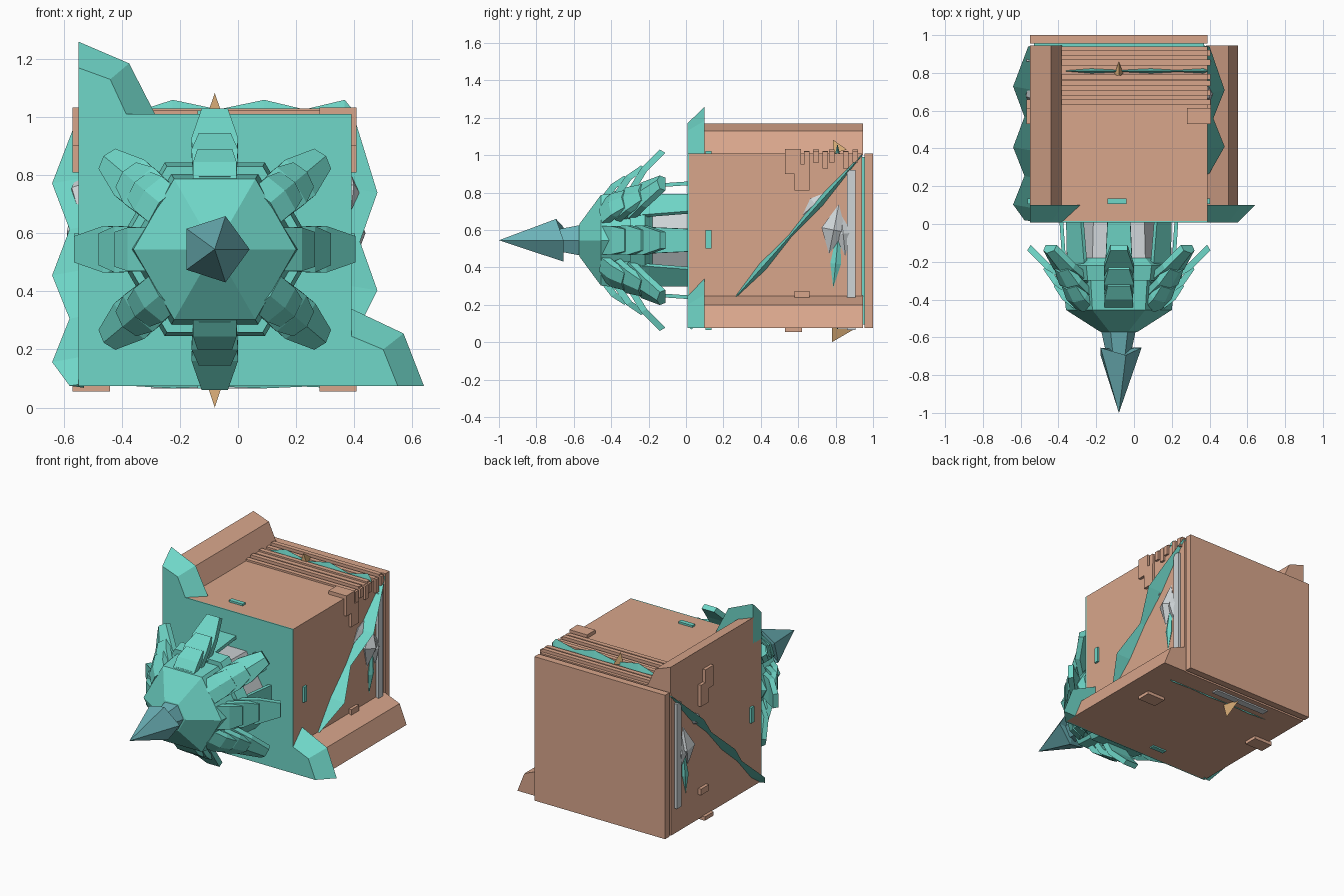
import bpy, bmesh, math
from mathutils import Vector

if "Cube" in bpy.data.objects:
    bpy.data.objects.remove(bpy.data.objects["Cube"])

CX, CZ = -0.08, 0.545          # axis of the flower head


def material(name, rgb):
    m = bpy.data.materials.new(name)
    m.diffuse_color = (*rgb, 1)
    m.use_nodes = True
    m.node_tree.nodes["Principled BSDF"].inputs["Base Color"].default_value = m.diffuse_color
    return m


TEAL = material("teal", (0.16, 0.68, 0.58))
CLAY = material("clay", (0.69, 0.38, 0.26))
GREY = material("pale grey", (0.62, 0.66, 0.68))
BLUE = material("blue teal", (0.15, 0.45, 0.48))
SAND = material("sand", (0.75, 0.45, 0.2))


def mesh(name, verts, faces, mat):
    me = bpy.data.meshes.new(name)
    me.from_pydata([tuple(v) for v in verts], [], faces)
    bm = bmesh.new()
    bm.from_mesh(me)
    bmesh.ops.remove_doubles(bm, verts=bm.verts, dist=1e-5)
    bmesh.ops.recalc_face_normals(bm, faces=bm.faces)
    bm.to_mesh(me)
    bm.free()
    ob = bpy.data.objects.new(name, me)
    ob.data.materials.append(mat)
    bpy.context.collection.objects.link(ob)
    return ob


def loft(name, rings, mat):
    """Skin a list of equal-sized rings and cap both ends."""
    n = len(rings[0])
    verts = [v for r in rings for v in r]
    faces = [list(range(n)), list(range(len(verts) - n, len(verts)))]
    for k in range(len(rings) - 1):
        for i in range(n):
            j = (i + 1) % n
            faces.append([k*n + i, k*n + j, k*n + n + j, k*n + n + i])
    return mesh(name, verts, faces, mat)


def box(name, x, y, z, mat):
    return loft(name, [[(x[0], y[0], h), (x[1], y[0], h), (x[1], y[1], h), (x[0], y[1], h)]
                       for h in z], mat)


def at_y(profile, y):
    return [(x, y, z) for x, z in profile]


def lathe(name, stations, sides, mat, jag=0):
    rings = []
    for y, r in stations:
        rings.append([(CX + r*math.cos(i*math.tau/sides), y + (jag if i % 2 and r else 0),
                       CZ + r*math.sin(i*math.tau/sides)) for i in range(sides)])
    return loft(name, rings, mat)


# --- Cube body with teal front face and back plate
box("body", (-0.55, 0.39), (0.015, 0.94), (0.075, 1.01), CLAY)
box("front_face", (-0.55, 0.39), (0.008, 0.015), (0.075, 1.01), TEAL)
box("back_core", (-0.53, 0.37), (0.94, 0.955), (0.095, 0.99), TEAL)
box("back_plate", (-0.55, 0.39), (0.955, 1.0), (0.075, 1.01), CLAY)

# --- Corner rails, each with a flared teal cap at the front
rails = {
    "upper": ([(-0.55, 1.0), (-0.55, 1.17), (-0.44, 1.13), (-0.38, 1.0)],
              [(-0.55, 1.0), (-0.55, 1.26), (-0.375, 1.185), (-0.28, 1.0)]),
    "lower": ([(0.38, 0.075), (0.38, 0.25), (0.50, 0.20), (0.55, 0.075)],
              [(0.38, 0.075), (0.38, 0.345), (0.57, 0.255), (0.64, 0.075)])}
for key, (small, big) in rails.items():
    loft(key + "_rail", [at_y(small, 0.02), at_y(small, 0.945)], CLAY)
    loft(key + "_rail_cap", [at_y(small, 0.008), at_y(big, 0.10)], TEAL)


# --- Zigzag thorn vines: triangular section, wide and tall at each peak
def vine(name, start, end, out, peaks, lead, tail):
    a, b, o = Vector(start), Vector(end), Vector(out)
    side = (b - a).normalized().cross(o)
    st = [(0, *lead)]
    for i, p in enumerate(peaks):
        st.append((p, 0.028, 0.09))
        if i + 1 < len(peaks):
            st.append(((p + peaks[i + 1])/2, 0.014, 0.03))
    st.append((1, *tail))
    rings = []
    for t, w, h in st:
        c = a.lerp(b, t)
        rings.append([c - side*w - o*0.02, c + o*h, c + side*w - o*0.02])
    loft(name, rings, TEAL)


vine("right_vine", (0.39, 0.26, 0.235), (0.39, 0.94, 1.0), (1, 0, 0),
     (0.22, 0.66), (0.008, 0.005), (0.006, 0.01))
vine("left_vine", (-0.55, 0.02, 0.0751), (-0.55, 0.94, 0.98), (-1, 0, 0),
     (0.09, 0.42, 0.77), (0.01, 0.03), (0.008, 0.01))
for z, s, key in ((1.01, 0.55, "top"), (0.075, 0.1, "bottom")):
    ob = vine(key + "_vine", (-0.36, 0.81, z), (0.39, 0.81, z),
              (0, 0, s if z > 0.5 else -s), (0.18, 0.6, 0.97), (0.01, 0.01), (0.01, 0.04))

# --- Ribs across the rear of the top
for i, y in enumerate((0.63, 0.68, 0.73, 0.765, 0.84, 0.89)):
    box(f"top_rib_{i}", (-0.385, 0.39), (y, y + 0.03), (1.0, 1.03 if i % 2 else 1.022), CLAY)
    box(f"rib_end_{i}", (0.38, 0.405), (y, y + 0.03), (0.93 + 0.03*(i % 2), 1.02), CLAY)

# --- Corner clips on both sides, top and bottom
for key, sx, xs in (("right", (0.38, 0.408), (0.28, 0.408)), ("left", (-0.57, -0.54), (-0.57, -0.44))):
    box(key + "_clip_top", xs, (0.53, 0.615), (1.0, 1.033), CLAY)
    box(key + "_clip_hang", sx, (0.53, 0.615), (0.90, 1.033), CLAY)
    box(key + "_clip_tab", sx, (0.58, 0.66), (0.81, 0.95), CLAY)
    box(key + "_clip_low", sx, (0.58, 0.66), (0.235, 0.275), CLAY)
    box(key + "_clip_bottom", xs, (0.53, 0.62), (0.055, 0.08), CLAY)
    box(key + "_grey_strip", sx, (0.86, 0.905), (0.24, 0.92), GREY)
    box(key + "_teal_tag", (sx[0] + 0.005, sx[1] - 0.005), (0.105, 0.135), (0.5, 0.6), TEAL)
for key, z in (("top", (1.0, 1.022)), ("bottom", (0.066, 0.08))):
    box(key + "_teal_tag", (-0.14, -0.04), (0.105, 0.135), z, TEAL)
box("bottom_grey_strip", (-0.3, 0.1), (0.86, 0.905), (0.066, 0.08), GREY)


# --- Small crystals on the sides and sand spikes above and below
def shard(name, c, axis, r, up, down, mat):
    c, d = Vector(c), Vector(axis).normalized()
    u = Vector((1, 0, 0))
    v = d.cross(u).normalized()
    ring = [c + (u*math.cos(k*math.tau/5)*0.7 + v*math.sin(k*math.tau/5))*r for k in range(5)]
    faces = [[i, (i + 1) % 5, t] for i in range(5) for t in (5, 6)]
    mesh(name, ring + [c + d*up, c - d*down], faces, mat)


for x, key in ((0.39, "right"), (-0.55, "left")):
    shard(key + "_crystal_a", (x, 0.79, 0.60), (0, 0.2, 1), 0.07, 0.14, 0.13, GREY)
    shard(key + "_crystal_b", (x, 0.69, 0.74), (0, 1, 0.9), 0.04, 0.10, 0.09, GREY)
    shard(key + "_crystal_c", (x, 0.84, 0.58), (0, 0.1, -1), 0.05, 0.12, 0.1, GREY)
    shard(key + "_thorn", (x, 0.80, 0.42), (0, 0.1, 1), 0.03, 0.24, 0.13, TEAL)
mesh("top_spike", [(-0.105, 0.79, 1.01), (-0.055, 0.79, 1.01), (-0.08, 0.86, 1.03), (-0.08, 0.785, 1.083)],
     [(0, 1, 2), (0, 1, 3), (1, 2, 3), (2, 0, 3)], SAND)
mesh("bottom_spike", [(-0.105, 0.78, 0.076), (-0.055, 0.78, 0.076), (-0.08, 0.9, 0.07), (-0.08, 0.78, 0.0)],
     [(0, 1, 2), (0, 1, 3), (1, 2, 3), (2, 0, 3)], SAND)

# --- Flower head: grey neck, hexagonal bud, blue beak
lathe("neck", [(0.02, 0.27), (-0.18, 0.28)], 6, GREY)
lathe("bud_collar", [(-0.16, 0.25), (-0.22, 0.345), (-0.30, 0.33)], 6, TEAL)
lathe("bud", [(-0.20, 0.31), (-0.455, 0.28), (-0.57, 0.10), (-0.58, 0.04)], 6, TEAL)
lathe("beak_base", [(-0.54, 0.095), (-0.70, 0.06)], 6, BLUE, -0.02)
lathe("beak", [(-0.66, 0.06), (-0.655, 0.12), (-1.0, 0.0)], 5, BLUE, -0.04).rotation_euler = (0, 0, 0)


# --- Overlapping petals: bent slabs (y, radius, half width) swept outward and back
def petal(name, angle, stations, thick, crease):
    rad = Vector((math.cos(angle), 0, math.sin(angle)))
    tan = Vector((-math.sin(angle), 0, math.cos(angle)))
    back = Vector((0, thick, 0)) - rad*thick*0.6
    rings = []
    for y, r, w in stations:
        c = Vector((CX, y, CZ)) + rad*r
        rings.append([c - tan*w, c + rad*crease - Vector((0, crease, 0)), c + tan*w,
                      c + tan*w + back, c - tan*w + back])
    loft(name, rings, TEAL)


tiers = [[(-0.45, 0.235, 0.075), (-0.40, 0.30, 0.075), (-0.33, 0.345, 0.06)],
         [(-0.38, 0.26, 0.075), (-0.32, 0.345, 0.08), (-0.24, 0.40, 0.055)],
         [(-0.31, 0.27, 0.075), (-0.24, 0.385, 0.08), (-0.14, 0.485, 0.045)]]
struts = [(-0.44, 0.25, 0.055), (-0.2, 0.30, 0.07), (0.02, 0.315, 0.06)]
for k, deg in enumerate((0, 40, 90, 140, 180, 220, 270, 320)):
    flat = deg % 90 == 0
    for t, st in enumerate(tiers):
        petal(f"petal_{t}_{k}", math.radians(deg), st, 0.03, 0.0 if flat else 0.015)
    petal(f"strut_{k}", math.radians(deg), struts, 0.03, 0.0)
